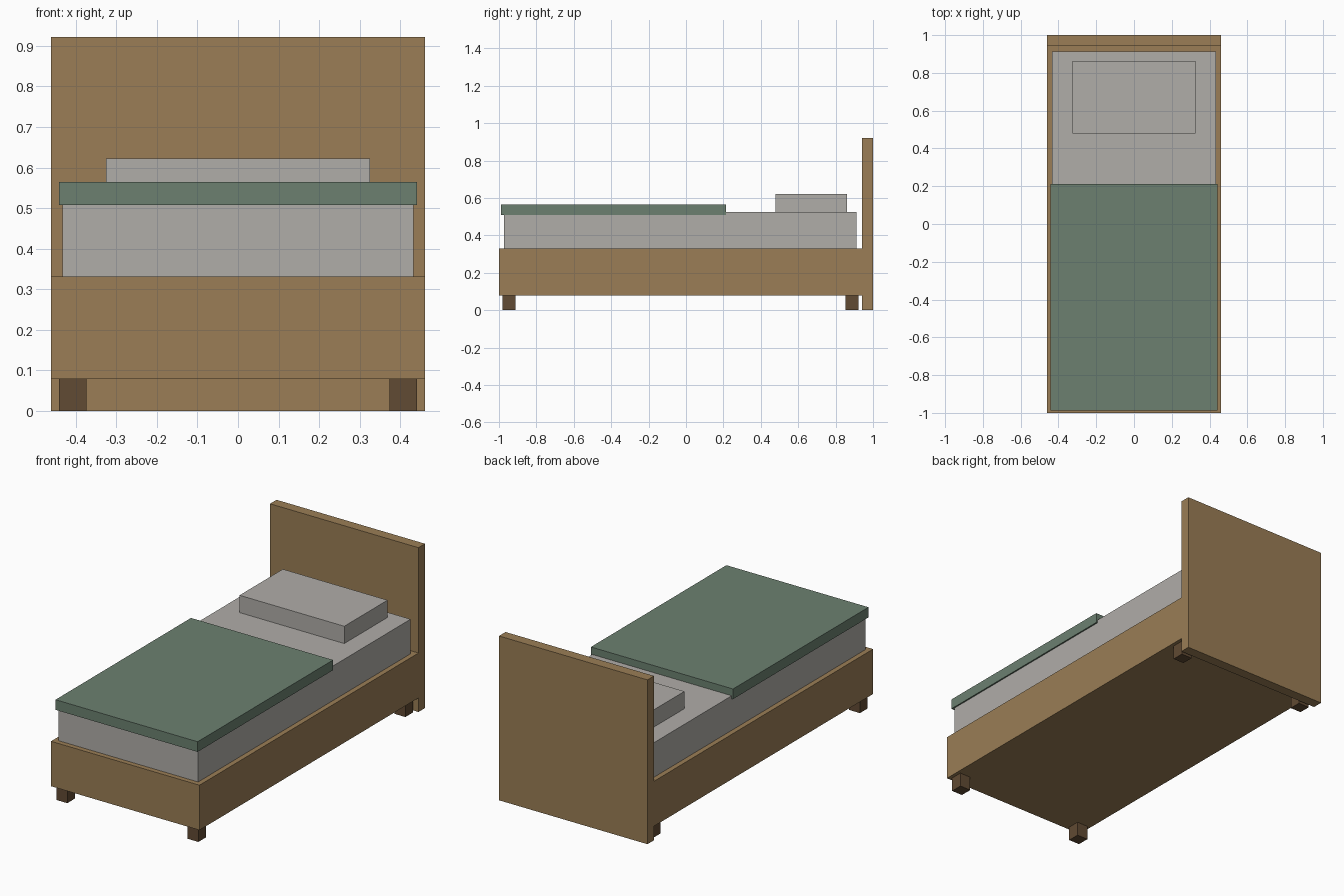
import bpy

cube = bpy.data.objects.get("Cube")
if cube:
    bpy.data.objects.remove(cube, do_unlink=True)


def material(name, colour):
    mat = bpy.data.materials.new(name)
    mat.use_nodes = True
    mat.diffuse_color = (*colour, 1)
    shader = mat.node_tree.nodes["Principled BSDF"]
    shader.inputs["Base Color"].default_value = (*colour, 1)
    shader.inputs["Roughness"].default_value = 0.8
    return mat


def box(name, mat, x, y, z):
    """Add a box from its (min, max) range along each axis."""
    ranges = (x, y, z)
    bpy.ops.mesh.primitive_cube_add(size=1, location=[(a + b) / 2 for a, b in ranges])
    obj = bpy.context.object
    obj.name = obj.data.name = name
    obj.scale = [b - a for a, b in ranges]
    bpy.ops.object.transform_apply(location=False, rotation=False, scale=True)
    obj.data.materials.append(mat)
    return obj


wood = material("oak wood", (0.325, 0.207, 0.092))
dark_wood = material("dark wood", (0.120, 0.069, 0.033))
linen = material("pale linen", (0.434, 0.418, 0.394))
green = material("sage green", (0.149, 0.217, 0.163))

# Wooden frame and headboard
box("bed_frame", wood, (-0.461, 0.461), (-1, 0.942), (0.079, 0.331))
box("headboard", wood, (-0.461, 0.461), (0.942, 1), (0, 0.922))

# Bedding
box("mattress", linen, (-0.433, 0.433), (-0.972, 0.912), (0.331, 0.525))
box("pillow", linen, (-0.325, 0.325), (0.478, 0.862), (0.525, 0.622))
box("blanket", green, (-0.441, 0.441), (-0.988, 0.213), (0.508, 0.565))

# Four short feet, mirrored across the bed
for end, y in (("front", (-0.981, -0.912)), ("back", (0.854, 0.922))):
    for side, sign in (("left", 1), ("right", -1)):
        x = sorted((sign * 0.373, sign * 0.441))
        box(f"{end}_{side}_foot", dark_wood, x, y, (0, 0.079))
